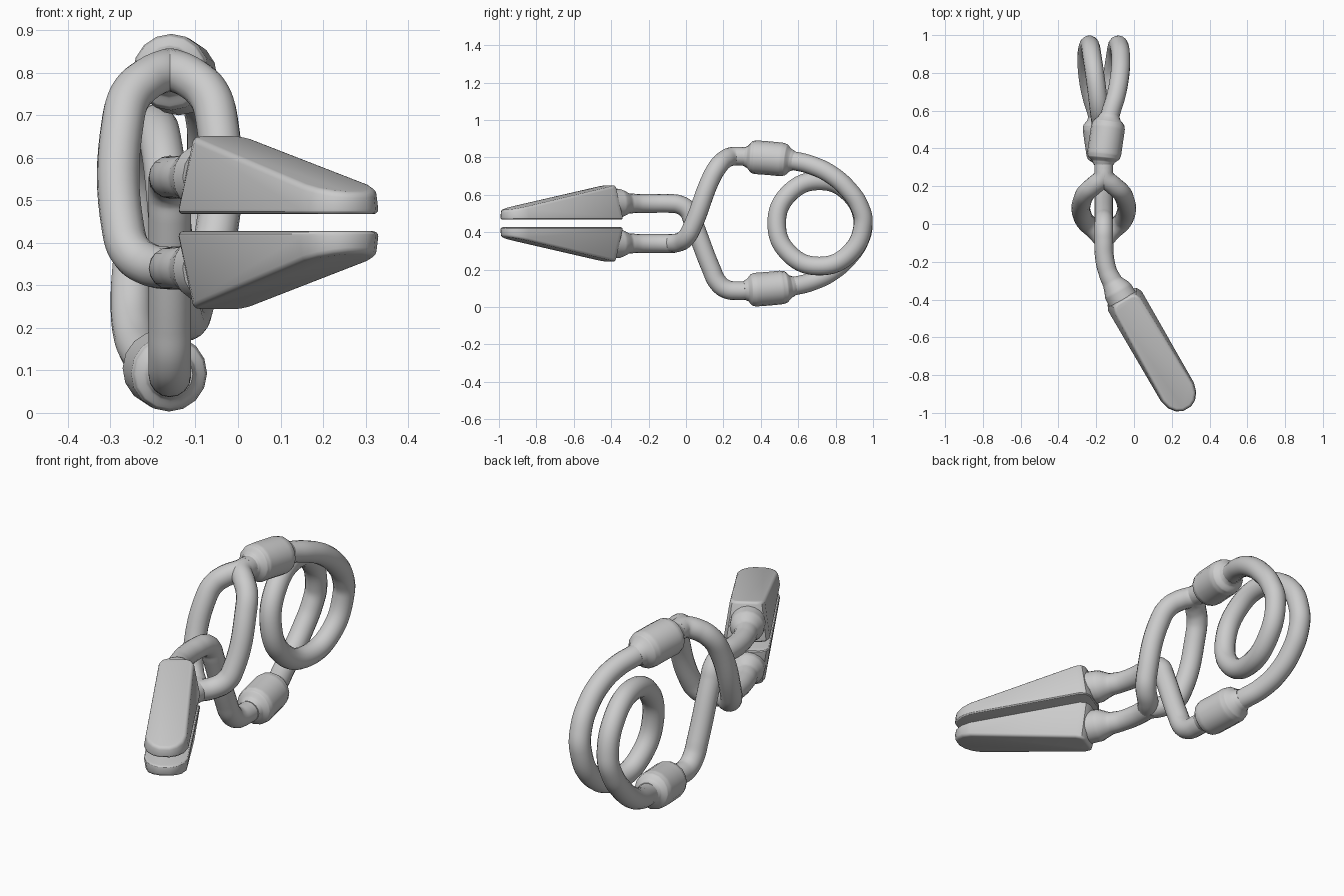
import bpy, bmesh, math

if "Cube" in bpy.data.objects:
    bpy.data.objects.remove(bpy.data.objects["Cube"])

CX, CZ, R = -0.16, 0.447, 0.05      # rod plane, mirror height, wire radius


def flip_z(pts):
    return [(p[0], p[1], 2 * CZ - p[2], *p[3:]) for p in pts]


def flip_x(pts):
    return [(2 * CX - p[0], *p[1:]) for p in pts]


def finish(ob, angle):
    bpy.ops.object.select_all(action='DESELECT')
    ob.select_set(True)
    bpy.context.view_layer.objects.active = ob
    if ob.type == 'CURVE':
        bpy.ops.object.convert(target='MESH')
    bpy.ops.object.shade_smooth_by_angle(angle=math.radians(angle))


def tube(name, pts):
    """Smooth round wire through points (x, y, z[, radius])."""
    cu = bpy.data.curves.new(name, 'CURVE')
    cu.dimensions = '3D'
    cu.bevel_depth, cu.bevel_resolution = 1.0, 6
    cu.resolution_u, cu.use_fill_caps = 8, True
    sp = cu.splines.new('BEZIER')
    sp.bezier_points.add(len(pts) - 1)
    for bp, p in zip(sp.bezier_points, pts):
        bp.co = p[:3]
        bp.radius = p[3] if len(p) > 3 else R
        bp.handle_left_type = bp.handle_right_type = 'AUTO'
    ob = bpy.data.objects.new(name, cu)
    bpy.context.collection.objects.link(ob)
    finish(ob, 50)


def jaw(name, lower):
    """Wedge pad turned 30 degrees, flat on the gripping side."""
    half = [(0, .06), (.012, .09), (.04, .105), (.60, .102), (.65, .088),
            (.685, .06), (.703, .025)]
    outline = half + [(s, -w) for s, w in reversed(half)]
    c, sn = math.cos(math.radians(30)), math.sin(math.radians(30))
    bm = bmesh.new()
    rings = []
    for top in (False, True):
        ring = []
        for s, w in outline:
            z = .467
            if top:
                s = .035 + s * .945
                w *= .72 + .2 * s / .7
                z = .66 - .142 * s / .7
            if lower:
                z = 2 * CZ - z
            ring.append(bm.verts.new((-.07 + s * sn + w * c, -.37 - s * c + w * sn, z)))
        rings.append(ring)
    bm.faces.new(rings[0])
    bm.faces.new(rings[1])
    n = len(outline)
    for i in range(n):
        j = (i + 1) % n
        bm.faces.new((rings[0][i], rings[0][j], rings[1][j], rings[1][i]))
    bmesh.ops.recalc_face_normals(bm, faces=bm.faces)
    rims = [e for e in bm.edges if (e.verts[0] in rings[0]) == (e.verts[1] in rings[0])]
    bmesh.ops.bevel(bm, geom=rims, offset=.013, segments=3, profile=.5, affect='EDGES')
    me = bpy.data.meshes.new(name)
    bm.to_mesh(me)
    bm.free()
    ob = bpy.data.objects.new(name, me)
    bpy.context.collection.objects.link(ob)
    finish(ob, 30)


# Jaw pads
jaw("upper_jaw", False)
jaw("lower_jaw", True)

# Necks from the jaws to the crossing (flared where they meet the pad)
neck = [(-.06, -.40, .34, .08), (-.085, -.355, .34, .078), (-.115, -.305, .34, .054),
        (-.14, -.25, .34), (-.157, -.17, .34), (CX, -.09, .34)]
# Side profile of the crossing, rising to the collar
bend = [(CX, -.035, .347), (CX, .01, .377), (CX, .035, .432), (CX, .135, .69),
        (CX, .17, .762), (CX, .215, .798), (CX, .28, .807), (CX, .36, .802)]

# Single rod: upper jaw down to the lower collar
tube("single_rod", flip_z(neck + bend))

# Split loop: lower jaw up to the upper collar, passing around the rod
tube("loop_neck", neck + [(CX, -.06, .34)])
side = [(-.16, -.085, .34), (-.205, -.035, .347), (-.25, .005, .377), (-.27, .035, .432),
        (-.27, .135, .69), (-.25, .17, .75), (-.21, .205, .787), (-.165, .25, .806),
        (-.16, .30, .806)]
tube("loop_left", side)
tube("loop_right", flip_x(side))
tube("loop_stem", bend[-2:])

# Collars
collar = [(-.164, .31, .804, .05), (-.162, .33, .803, .06), (-.160, .35, .802, .084),
          (-.158, .37, .801, .09), (-.148, .44, .796, .09), (-.138, .51, .789, .09),
          (-.135, .535, .786, .084), (-.131, .56, .783, .06), (-.127, .58, .779, .05)]
tube("upper_collar", collar)
tube("lower_collar", flip_x(flip_z(collar)))

# Coil spring: upper arm, one full ring, lower arm (half is turned 180 degrees)
arm = [(-.14, .50, .79), (-.125, .58, .781), (-.095, .68, .755), (-.076, .78, .705),
       (-.07, .87, .625), (-.075, .927, .54), (-.085, .947, .447)]
ring = []
for deg, x in ((-45, -.10), (-90, -.123), (-135, -.143)):
    a = math.radians(deg)
    ring.append((x, .713 + .228 * math.cos(a), CZ + .228 * math.sin(a)))
half = arm + ring
tube("coil_spring", half + [(CX, .485, CZ)] + flip_x(flip_z(half))[::-1])
